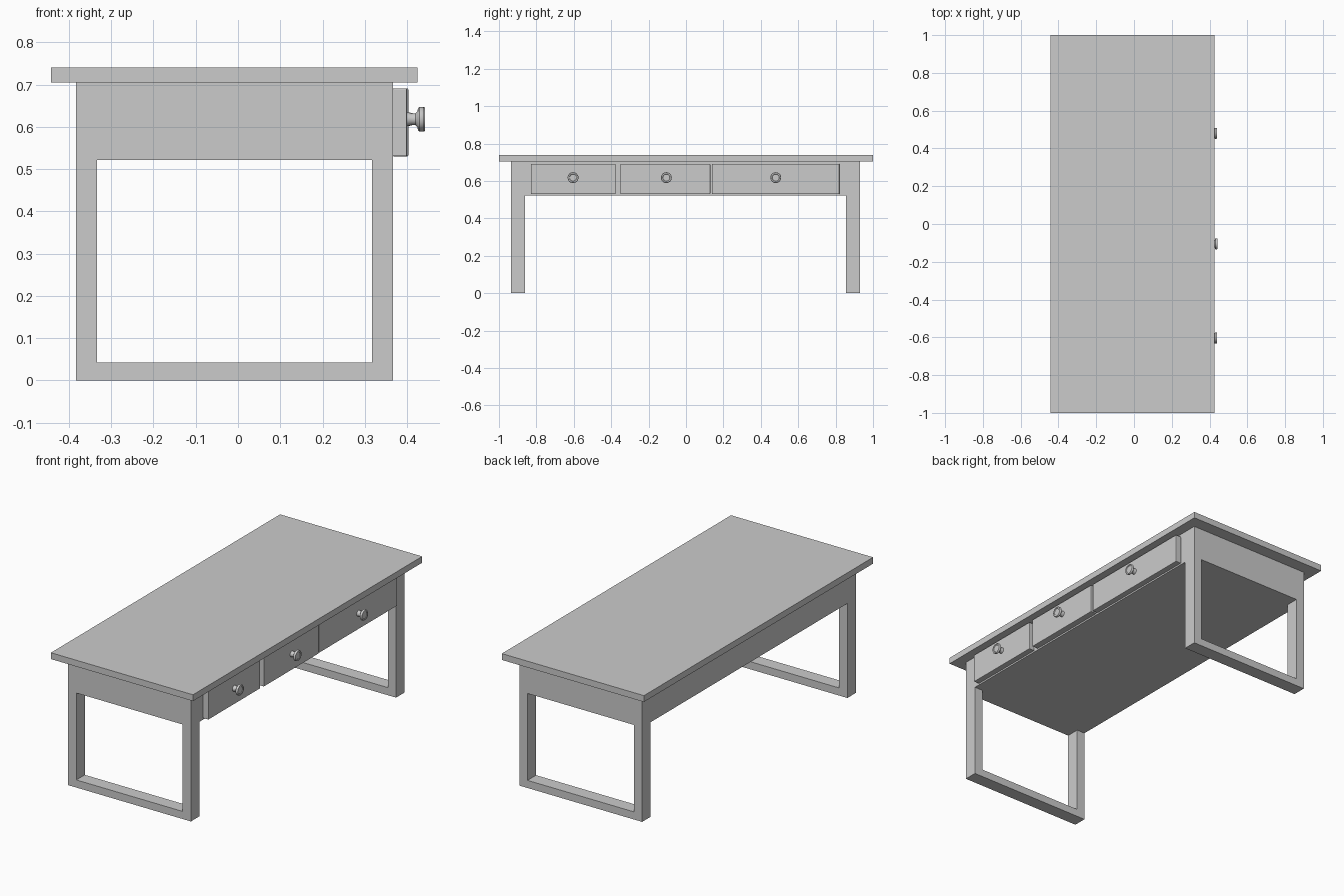
import bpy, bmesh, math
from mathutils import Matrix

if "Cube" in bpy.data.objects:
    bpy.data.objects.remove(bpy.data.objects["Cube"])


def finish(name, bm):
    bmesh.ops.recalc_face_normals(bm, faces=bm.faces[:])
    mesh = bpy.data.meshes.new(name)
    bm.to_mesh(mesh)
    bm.free()
    ob = bpy.data.objects.new(name, mesh)
    bpy.context.collection.objects.link(ob)
    return ob


def box(name, x0, x1, y0, y1, z0, z1, bevel=0):
    m = Matrix.Translation(((x0 + x1) / 2, (y0 + y1) / 2, (z0 + z1) / 2))
    m = m @ Matrix.Diagonal((x1 - x0, y1 - y0, z1 - z0, 1))
    bm = bmesh.new()
    bmesh.ops.create_cube(bm, size=1, matrix=m)
    ob = finish(name, bm)
    if bevel:
        mod = ob.modifiers.new("edge_bevel", 'BEVEL')
        mod.width, mod.segments = bevel, 2
    return ob


def rect(x0, x1, z0, z1):
    return [(x0, z0), (x1, z0), (x1, z1), (x0, z1)]


def leg_frame(name, y0, y1):
    outer = rect(-0.383, 0.367, 0, 0.705)
    inner = rect(-0.333, 0.317, 0.042, 0.522)
    bm = bmesh.new()
    o, i = [[[bm.verts.new((x, y, z)) for x, z in loop] for y in (y0, y1)]
            for loop in (outer, inner)]
    for a, b in ((o[0], i[0]), (o[1], i[1]), (o[0], o[1]), (i[0], i[1])):
        for k in range(4):
            n = (k + 1) % 4
            bm.faces.new((a[k], a[n], b[n], b[k]))
    return finish(name, bm)


def knob(name, x, y, z):
    # (distance along x, radius) turned around the x axis
    profile = [(-0.005, 0.017), (0.002, 0.016), (0.010, 0.014), (0.020, 0.014),
               (0.024, 0.018), (0.026, 0.026), (0.029, 0.029), (0.037, 0.029),
               (0.040, 0.027), (0.040, 0.020), (0.038, 0.018)]
    sides = 24
    bm = bmesh.new()
    rings = [[bm.verts.new((x + d, y + r * math.cos(2 * math.pi * k / sides),
                            z + r * math.sin(2 * math.pi * k / sides)))
              for k in range(sides)] for d, r in profile]
    for a, b in zip(rings, rings[1:]):
        for k in range(sides):
            n = (k + 1) % sides
            bm.faces.new((a[k], a[n], b[n], b[k]))
    bm.faces.new(rings[0])
    bm.faces.new(rings[-1])
    ob = finish(name, bm)
    bpy.context.view_layer.objects.active = ob
    ob.select_set(True)
    bpy.ops.object.shade_smooth_by_angle(angle=math.radians(35))
    ob.select_set(False)


# Table top
box("table_top", -0.443, 0.425, -1, 1, 0.705, 0.74)

# End frames with the leg openings, and the body between them
leg_frame("front_leg_frame", -0.935, -0.861)
leg_frame("back_leg_frame", 0.855, 0.93)
box("apron_body", -0.383, 0.367, -0.861, 0.855, 0.522, 0.705)

# Drawers: y range, knob position, amount pulled out
drawers = [("left", -0.83, -0.377, -0.604, 0.0),
           ("middle", -0.35, 0.13, -0.105, 0.003),
           ("right", 0.138, 0.82, 0.48, 0.0)]
for side, y0, y1, yk, out in drawers:
    box(side + "_drawer_front", 0.366, 0.40 + out, y0, y1, 0.53, 0.691, 0.003)
    knob(side + "_drawer_knob", 0.40 + out, yk, 0.618)
